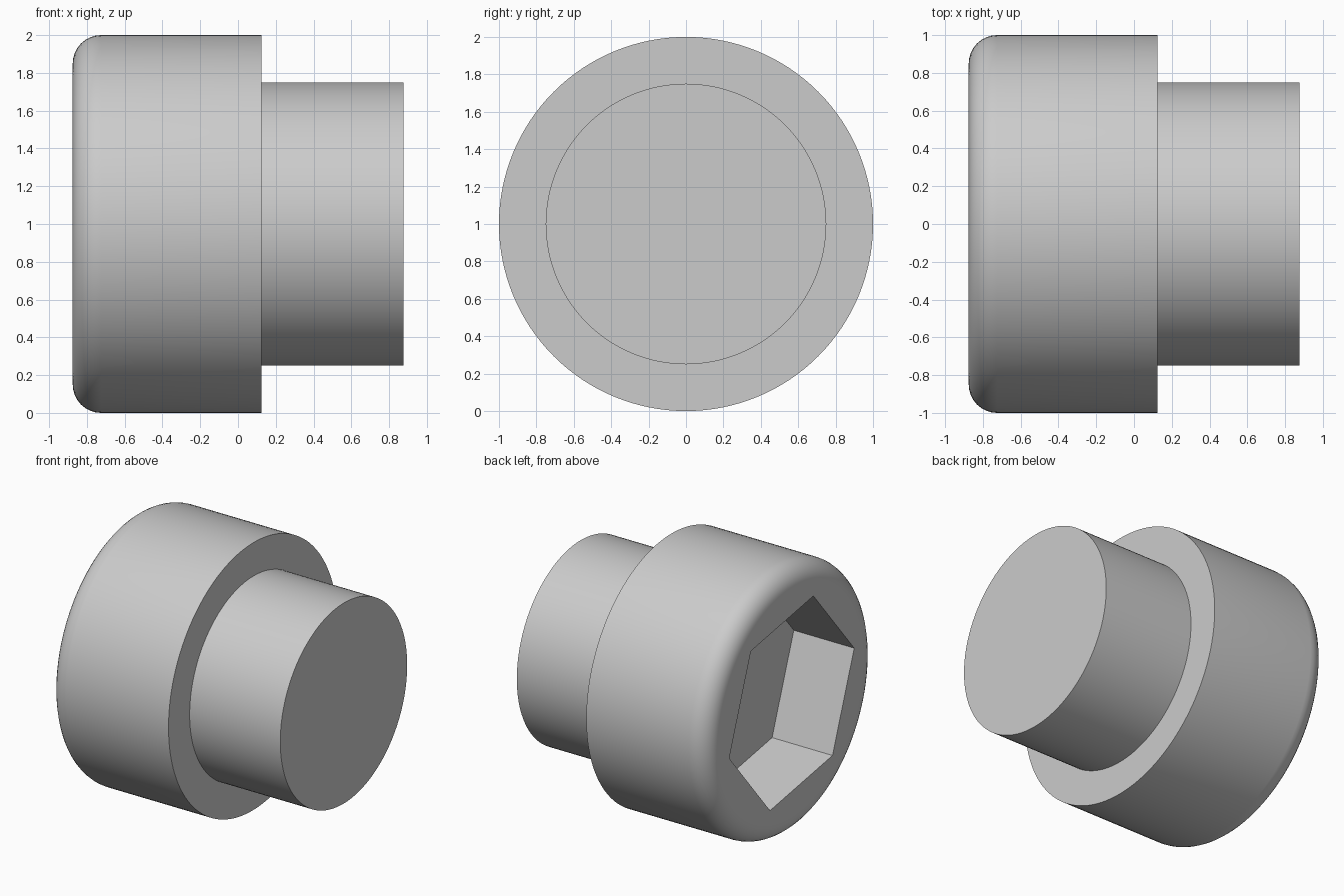
import bpy, bmesh, math
from mathutils import Vector

if "Cube" in bpy.data.objects:
    bpy.data.objects.remove(bpy.data.objects["Cube"])

HEAD_R, SHANK_R, FILLET, SOCKET_R = 1.0, 0.75, 0.15, 0.75
X0, X1, X2 = -0.875, 0.125, 0.875      # head face, shoulder, shank end
SOCKET_DEPTH = 0.5


def make_object(name, bm):
    bmesh.ops.recalc_face_normals(bm, faces=bm.faces)
    mesh = bpy.data.meshes.new(name)
    bm.to_mesh(mesh)
    bm.free()
    obj = bpy.data.objects.new(name, mesh)
    bpy.context.collection.objects.link(obj)
    return obj


def ring(bm, x, r, count, start=0.0):
    # angle measured from +z towards +y
    angles = [start + math.tau * i / count for i in range(count)]
    return [bm.verts.new((x, r * math.sin(a), 1 + r * math.cos(a))) for a in angles]


def stack(name, profile, count, start=0.0):
    # closed solid of rings along x
    bm = bmesh.new()
    rings = [ring(bm, x, r, count, start) for x, r in profile]
    for a, b in zip(rings, rings[1:]):
        for i in range(count):
            j = (i + 1) % count
            bm.faces.new((a[i], a[j], b[j], b[i]))
    bm.faces.new(rings[0])
    bm.faces.new(rings[-1])
    return make_object(name, bm)


# bolt: rounded head stepping down to a plain shank
profile = []
for i in range(9):
    t = math.pi / 2 * i / 8
    profile.append((X0 + FILLET * (1 - math.sin(t)), HEAD_R - FILLET * (1 - math.cos(t))))
profile.reverse()
profile = sorted(profile) + [(X1, HEAD_R), (X1, SHANK_R), (X2, SHANK_R)]
bolt = stack("socket_head_bolt", profile, 128)

# hexagonal socket cut into the head face
cutter = stack("socket_cutter",
               [(X0 - 0.2, SOCKET_R), (X0 + SOCKET_DEPTH, SOCKET_R)],
               6, math.radians(40))
cutter.hide_render = True
mod = bolt.modifiers.new("socket", 'BOOLEAN')
mod.operation = 'DIFFERENCE'
mod.solver = 'EXACT'
mod.object = cutter
bpy.context.view_layer.objects.active = bolt
bolt.select_set(True)
bpy.ops.object.modifier_apply(modifier=mod.name)
bpy.data.objects.remove(cutter)

bpy.ops.object.shade_smooth_by_angle(angle=math.radians(35))
